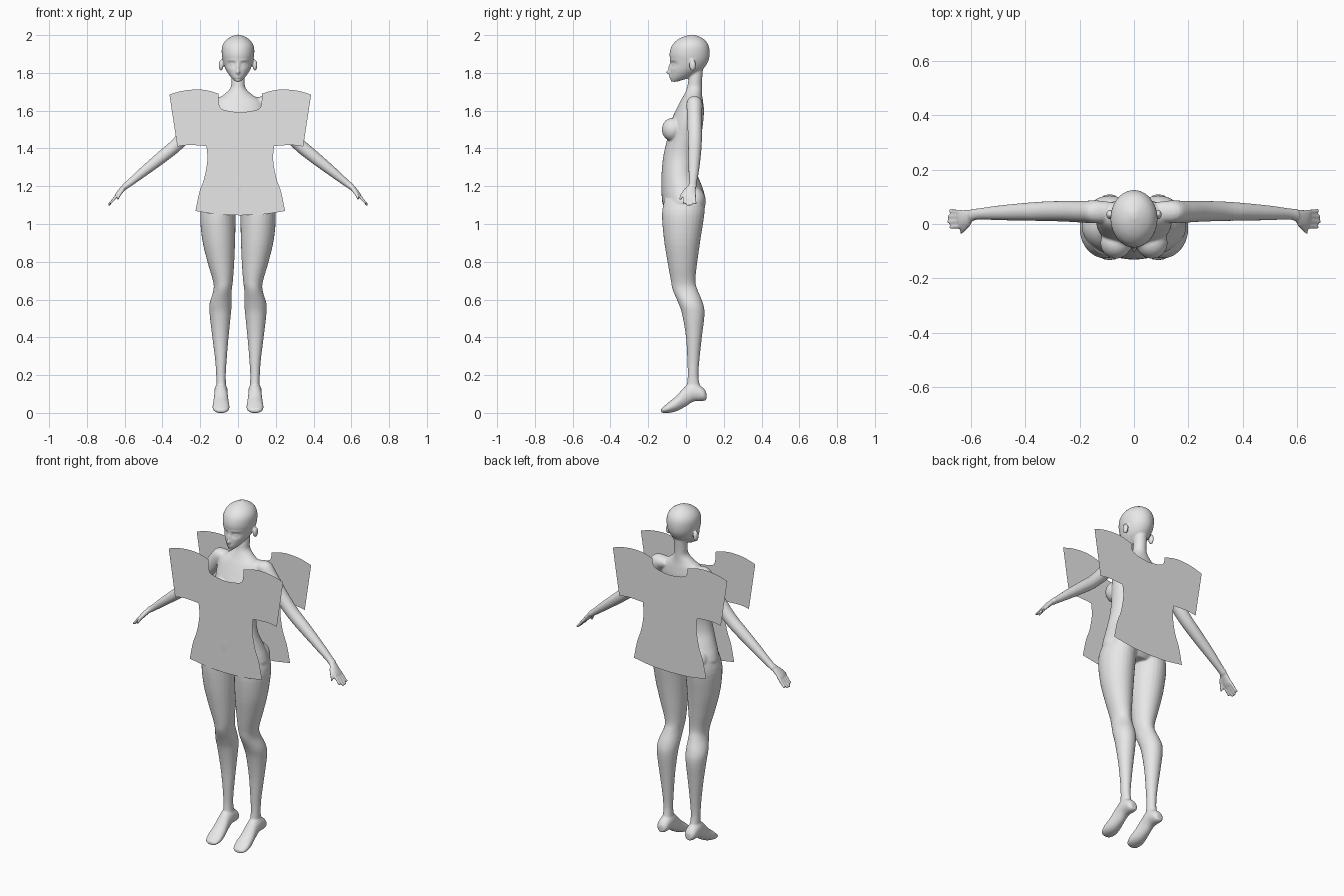
import bpy, bmesh, math
from mathutils import Vector, Matrix

cube = bpy.data.objects.get("Cube")
if cube:
    bpy.data.objects.remove(cube, do_unlink=True)

# Material shared by the figure and the cloth panels
grey = bpy.data.materials.new("light_grey")
grey.use_nodes = True
grey.diffuse_color = (0.8, 0.8, 0.8, 1)
grey.node_tree.nodes["Principled BSDF"].inputs["Base Color"].default_value = (0.8, 0.8, 0.8, 1)

X, Y, Z = Vector((1, 0, 0)), Vector((0, 1, 0)), Vector((0, 0, 1))


def smooth_path(rows, steps):
    """Catmull-Rom interpolation through rows of numbers."""
    rows = [Vector(r) for r in rows]
    out = []
    for i in range(len(rows) - 1):
        a, b, c, d = rows[max(i - 1, 0)], rows[i], rows[i + 1], rows[min(i + 2, len(rows) - 1)]
        for s in range(steps):
            t = s / steps
            out.append(b + (c - a) * (t / 2) + (a * 2 - b * 5 + c * 4 - d) * (t * t / 2)
                       + (b * 3 - a - c * 3 + d) * (t ** 3 / 2))
    return out + [rows[-1]]


def loft(bm, rows, u, v, sides=28, steps=4):
    """Closed skin over ellipses; each row is x, y, z, radius on u, radius on v."""
    rings = []
    for r in smooth_path(rows, steps):
        angles = [2 * math.pi * k / sides for k in range(sides)]
        rings.append([bm.verts.new(Vector(r[:3]) + u * r[3] * math.cos(a) + v * r[4] * math.sin(a))
                      for a in angles])
    for p, q in zip(rings, rings[1:]):
        for k in range(sides):
            n = (k + 1) % sides
            bm.faces.new((p[k], p[n], q[n], q[k]))
    bm.faces.new(rings[0])
    bm.faces.new(rings[-1])


def ball(bm, centre, size):
    m = Matrix.Translation(centre) @ Matrix.Diagonal((*size, 1))
    bmesh.ops.create_uvsphere(bm, u_segments=24, v_segments=16, radius=1, matrix=m)


def upright(rows):
    """Rows of z, inner x, outer x, front y, back y turned into loft rows."""
    return [((i + o) / 2, (f + b) / 2, z, (o - i) / 2, (b - f) / 2) for z, i, o, f, b in rows]


def flip(rows, s):
    return [(r[0] * s, *r[1:]) for r in rows]


def add_object(name, bm):
    mesh = bpy.data.meshes.new(name)
    bm.to_mesh(mesh)
    bm.free()
    mesh.materials.append(grey)
    ob = bpy.data.objects.new(name, mesh)
    bpy.context.collection.objects.link(ob)
    return ob


body = bmesh.new()

# Torso and neck: z, half width, front y, back y
torso = [(1.06, .1, -.1, .07), (1.1, .185, -.122, .1), (1.14, .187, -.128, .102),
         (1.2, .165, -.131, .085), (1.27, .14, -.129, .06), (1.36, .122, -.12, .065),
         (1.45, .128, -.1, .078), (1.53, .138, -.085, .09), (1.6, .14, -.055, .095),
         (1.65, .125, -.03, .09), (1.685, .075, -.01, .085), (1.72, .04, .005, .084),
         (1.76, .036, .012, .085), (1.82, .036, .02, .09)]
loft(body, upright([(z, -w, w, f, b) for z, w, f, b in torso]), X, Y, 40)

# Head
head = [(1.753, .012, -.074, -.045), (1.768, .03, -.081, .0), (1.79, .048, -.084, .045),
        (1.82, .066, -.084, .09), (1.86, .079, -.083, .117), (1.9, .086, -.087, .125),
        (1.94, .084, -.077, .121), (1.97, .067, -.052, .104), (1.99, .04, -.018, .075),
        (2.002, .01, .02, .045)]
loft(body, upright([(z, -w, w, f, b) for z, w, f, b in head]), X, Y, 40)

leg = [(1.13, .005, .18, -.115, .1), (1.05, .012, .2, -.127, .097), (.92, .015, .19, -.117, .077),
       (.8, .02, .162, -.098, .06), (.7, .027, .133, -.08, .05), (.65, .033, .13, -.07, .062),
       (.58, .033, .15, -.04, .09), (.52, .038, .15, -.02, .098), (.4, .05, .136, 0, .084),
       (.28, .06, .121, .007, .071), (.19, .065, .115, .009, .066), (.12, .06, .115, 0, .08)]
foot = [(.09, .108, .088, .018, .02), (.09, .09, .098, .033, .035), (.09, .04, .11, .036, .05),
        (.09, 0, .09, .036, .055), (.09, -.05, .05, .042, .041), (.09, -.09, .029, .045, .029),
        (.09, -.12, .016, .036, .016), (.09, -.132, .012, .02, .009)]
arm = [(.08, .045, 1.645, .035, .035), (.14, .045, 1.637, .046, .042), (.19, .045, 1.58, .044, .04),
       (.26, .047, 1.49, .039, .038), (.33, .047, 1.415, .035, .036), (.4, .045, 1.357, .033, .033),
       (.5, .041, 1.277, .026, .027), (.57, .037, 1.22, .019, .021), (.6, .033, 1.197, .017, .023)]
palm = [(.59, .033, 1.205, .014, .018), (.61, .025, 1.187, .014, .028),
        (.63, .018, 1.165, .013, .034), (.645, .018, 1.147, .01, .034)]

for s in (1, -1):
    across = Vector((.62 * s, 0, .78))
    loft(body, flip(upright(leg), s), X, Y)
    loft(body, flip(foot, s), X, Z)
    loft(body, flip(arm, s), across, Y)
    loft(body, flip(palm, s), across, Y)
    # Four fingers fanned over the palm end, then the thumb
    for k, reach in enumerate((.8, 1, .97, .85)):
        y = -.008 + .0175 * k
        tip = (.64 + .047 * reach, y + .003 * (k - 1.5), 1.15 - .052 * reach)
        loft(body, flip([(.635, y, 1.158, .009, .009), (*tip, .007, .007)], s), across, Y, 12)
    loft(body, flip([(.605, .005, 1.187, .011, .011), (.628, -.02, 1.155, .01, .01),
                     (.638, -.03, 1.13, .007, .007)], s), across, Y, 12)
    ball(body, (.066 * s, -.07, 1.5), (.058, .058, .062))      # bust
    ball(body, (.09 * s, .045, 1.12), (.08, .06, .075))        # seat
    ball(body, (.09 * s, .035, 1.84), (.012, .018, .03))       # ear

bmesh.ops.recalc_face_normals(body, faces=body.faces)
figure = add_object("body", body)

# Fuse the parts into one soft skin
bpy.context.view_layer.objects.active = figure
figure.select_set(True)
fuse = figure.modifiers.new("fuse", 'REMESH')
fuse.mode = 'VOXEL'
fuse.voxel_size = .005
soften = figure.modifiers.new("soften", 'SMOOTH')
soften.iterations = 5
for name in ("fuse", "soften"):
    bpy.ops.object.modifier_apply(modifier=name)
if not figure.data.materials:
    figure.data.materials.append(grey)

# Facial relief: x, z, width, height, push along y (negative is forward)
relief = [(0, 1.803, .009, .011, -.02), (0, 1.83, .008, .022, -.01), (0, 1.776, .016, .005, -.006),
          (0, 1.786, .015, .004, -.005), (0, 1.758, .014, .008, -.004)]
for s in (1, -1):
    relief += [(.034 * s, 1.845, .02, .014, .014), (.034 * s, 1.844, .013, .009, -.009),
               (.034 * s, 1.866, .02, .006, -.003)]
for v in figure.data.vertices:
    if v.co.y < -.015 and v.co.z > 1.735:
        x, z = v.co.x, v.co.z
        v.co.y += sum(p * math.exp(-((x - cx) / w) ** 2 - ((z - cz) / h) ** 2)
                      for cx, cz, w, h, p in relief)
bpy.ops.object.shade_smooth()


# Flat cloth panels hanging before and behind the figure
def panel(name, y, neck_z):
    curves = [[(0, neck_z), (.07, neck_z + .01), (.108, neck_z + .03), (.115, 1.69)],
              [(.115, 1.69), (.175, 1.707), (.235, 1.712), (.31, 1.704), (.375, 1.685)],
              [(.375, 1.685), (.333, 1.41)],
              [(.333, 1.41), (.27, 1.418), (.179, 1.413)],
              [(.179, 1.413), (.174, 1.34), (.19, 1.245), (.216, 1.17), (.237, 1.069)],
              [(.237, 1.069), (.12, 1.051), (0, 1.046)]]
    half = [p for c in curves for p in smooth_path(c, 6)[:-1]] + [Vector((0, 1.046))]
    outline = half + [Vector((-p.x, p.y)) for p in reversed(half[1:-1])]
    bm = bmesh.new()
    face = bm.faces.new([bm.verts.new((p.x + .012, y, p.y)) for p in outline])
    face.normal_update()
    if face.normal.y * y < 0:
        face.normal_flip()
    bmesh.ops.triangulate(bm, faces=bm.faces)
    return add_object(name, bm)


panel("front_panel", -.13, 1.59)
panel("back_panel", .132, 1.62)
